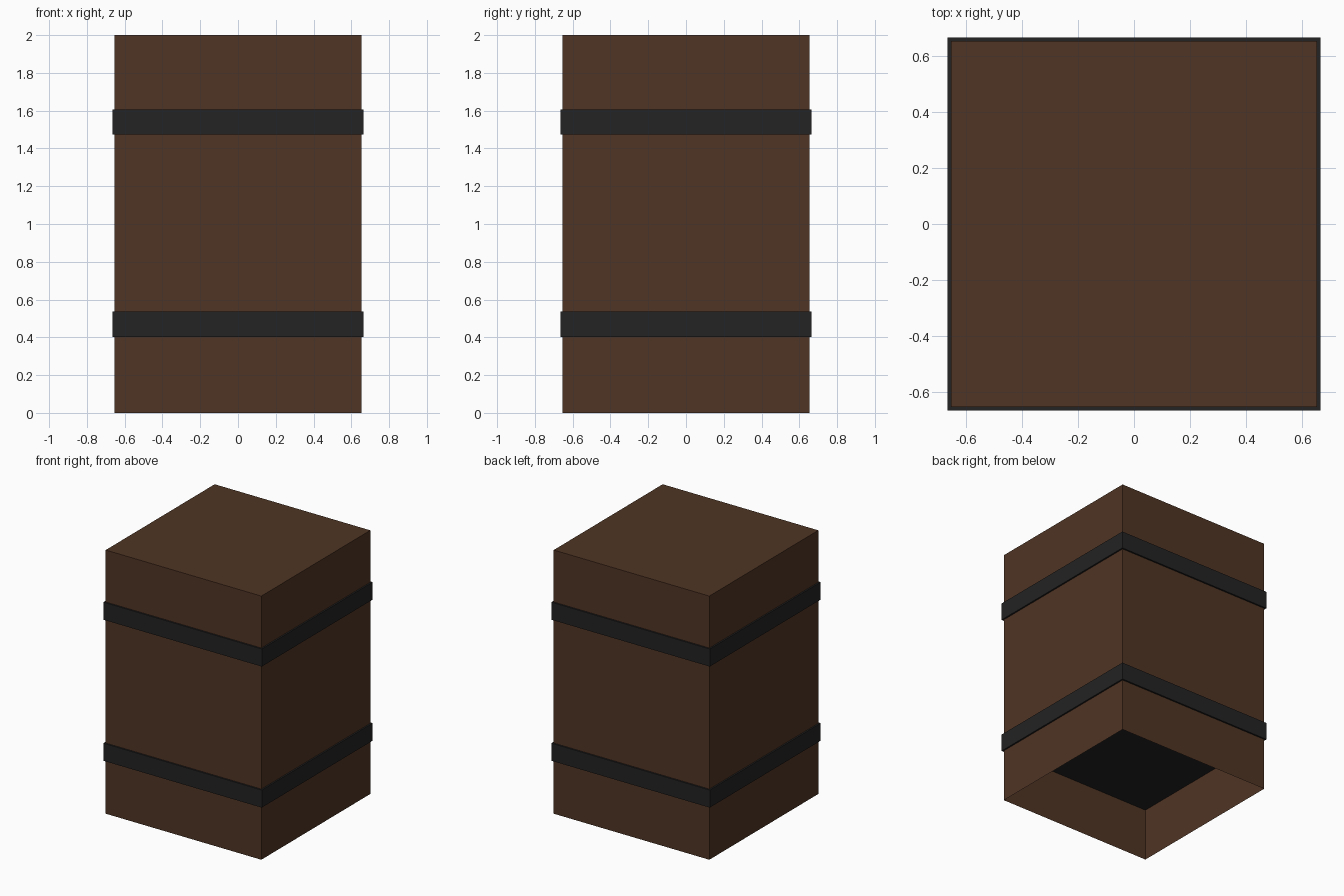
import bpy, bmesh

if "Cube" in bpy.data.objects:
    bpy.data.objects.remove(bpy.data.objects["Cube"])


def material(name, rgb):
    m = bpy.data.materials.new(name)
    m.diffuse_color = (*rgb, 1.0)
    m.use_nodes = True
    m.node_tree.nodes["Principled BSDF"].inputs["Base Color"].default_value = m.diffuse_color
    return m


def box(name, half, z0, z1, mat, open_bottom=False):
    bm = bmesh.new()
    bmesh.ops.create_cube(bm, size=1.0)
    for v in bm.verts:
        v.co.x *= 2 * half
        v.co.y *= 2 * half
        v.co.z = z1 if v.co.z > 0 else z0
    bm.normal_update()
    if open_bottom:
        bottom = [f for f in bm.faces if f.normal.z < -0.5]
        bmesh.ops.delete(bm, geom=bottom, context='FACES_ONLY')
    mesh = bpy.data.meshes.new(name)
    bm.to_mesh(mesh)
    bm.free()
    mesh.materials.append(mat)
    obj = bpy.data.objects.new(name, mesh)
    bpy.context.collection.objects.link(obj)
    return obj


wood = material("dark brown wood", (0.080, 0.035, 0.018))
iron = material("black iron", (0.0168, 0.0168, 0.0168))

# Wooden body: thin shell, open underneath
box("crate_body", 0.653, 0.0, 2.0, wood, open_bottom=True)

# Iron bands: solid slabs through the body, slightly proud of its sides
for name, z in (("lower_band", 0.403), ("upper_band", 1.473)):
    box(name, 0.665, z, z + 0.133, iron)
